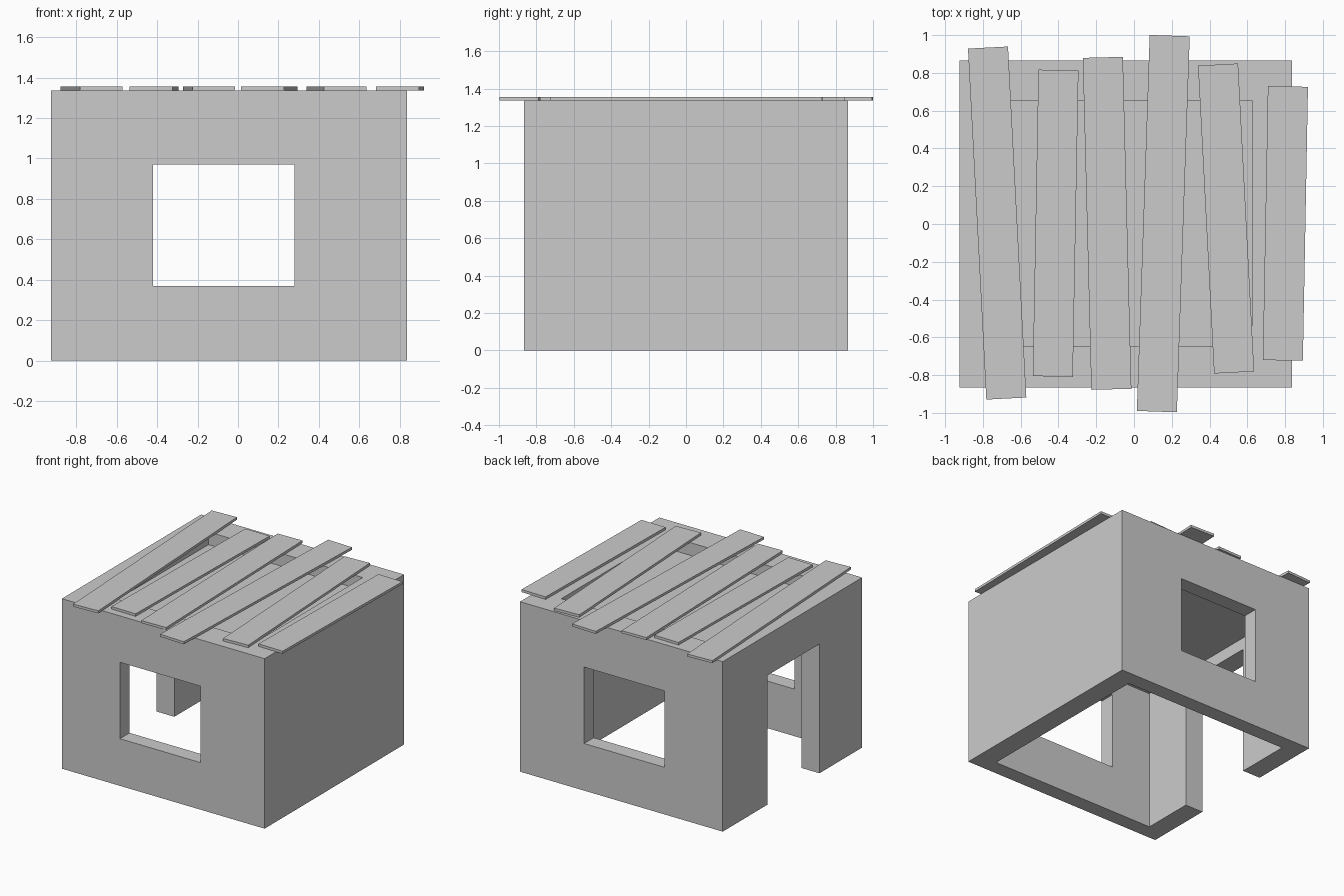
import bpy
from mathutils import Vector
from math import atan2

if "Cube" in bpy.data.objects:
    bpy.data.objects.remove(bpy.data.objects["Cube"])


def box(name, x, y, z):
    """Box from (min, max) ranges."""
    bpy.ops.mesh.primitive_cube_add(size=1)
    ob = bpy.context.object
    ob.name = name
    for v in ob.data.vertices:
        v.co = Vector([(r[0] + r[1]) / 2 + c * (r[1] - r[0])
                       for r, c in zip((x, y, z), v.co)])
    return ob


def cut(target, name, x, y, z):
    """Subtract a box from the target, then drop the cutter."""
    cutter = box(name, x, y, z)
    cutter.hide_render = True
    mod = target.modifiers.new(name, 'BOOLEAN')
    mod.operation = 'DIFFERENCE'
    mod.solver = 'EXACT'
    mod.object = cutter
    bpy.context.view_layer.objects.active = target
    bpy.ops.object.modifier_apply(modifier=name)
    bpy.data.objects.remove(cutter)


# Hut walls: open-bottomed room, recessed roof, through windows, side doorway
walls = box("hut_walls", (-.925, .837), (-.865, .865), (0, 1.335))
cut(walls, "room", (-.77, .675), (-.745, .745), (-.1, 1.11))
cut(walls, "roof_recess", (-.715, .625), (-.645, .655), (1.235, 1.5))
cut(walls, "windows", (-.42, .28), (-1, 1), (.37, .97))
cut(walls, "doorway", (-1.1, -.6), (-.335, .31), (-.1, 1.015))

# Loose roof planks: back-end centre and front-end centre of each
planks = [
    ((-.773, .934), (-.676, -.924)),
    ((-.400, .815), (-.430, -.807)),
    ((-.165, .882), (-.120, -.875)),
    ((.189, .997), (.121, -.993)),
    ((.445, .844), (.530, -.786)),
    ((.815, .728), (.788, -.722)),
]
for i, (back, front) in enumerate(planks, 1):
    b, f = Vector(back), Vector(front)
    d = b - f
    half = d.length / 2
    plank = box(f"roof_plank_{i}", (-.106, .106), (-half, half), (0, .02))
    plank.location = (*((b + f) / 2), 1.335)
    plank.rotation_euler.z = atan2(-d.x, d.y)
